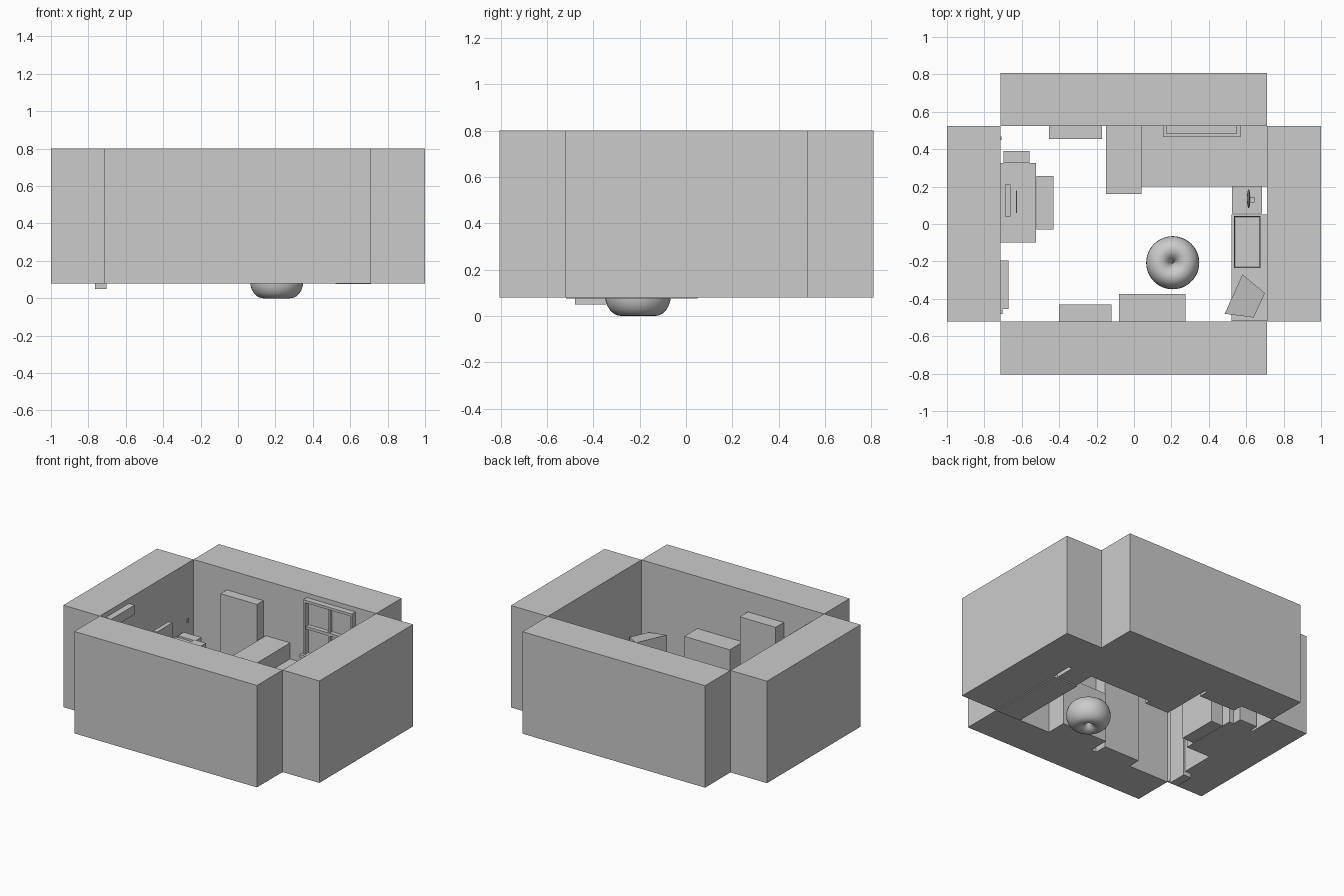
import bpy, bmesh, math
from mathutils import Matrix, Vector

if "Cube" in bpy.data.objects:
    bpy.data.objects.remove(bpy.data.objects["Cube"])


def box(name, x0, x1, y0, y1, z0, z1):
    me = bpy.data.meshes.new(name)
    bm = bmesh.new()
    bmesh.ops.create_cube(bm, size=1)
    for v in bm.verts:
        v.co = Vector(((x0 + x1) / 2 + v.co.x * (x1 - x0),
                       (y0 + y1) / 2 + v.co.y * (y1 - y0),
                       (z0 + z1) / 2 + v.co.z * (z1 - z0)))
    bm.to_mesh(me)
    bm.free()
    ob = bpy.data.objects.new(name, me)
    bpy.context.collection.objects.link(ob)
    return ob


# thick room walls
F, H = 0.08, 0.80
box("wall_left", -1, -0.715, -0.52, 0.525, F, H)
box("wall_right", 0.712, 1, -0.52, 0.525, F, H)
box("wall_front", -0.715, 0.712, -0.805, -0.52, F, H)
box("wall_back", -0.715, 0.712, 0.525, 0.808, F, H)

# back wall furniture
box("back_wardrobe", -0.455, -0.17, 0.455, 0.525, F, 0.655)
box("dresser", -0.15, 0.04, 0.16, 0.525, F, 0.413)
box("bed", 0.04, 0.712, 0.20, 0.525, F, 0.30)

# front wall furniture
box("front_wardrobe", -0.40, -0.12, -0.52, -0.43, F, 0.655)
box("front_cabinet", -0.08, 0.275, -0.52, -0.375, F, 0.432)

# window: sill, outer frame, cross bars
box("window_sill", 0.155, 0.57, 0.465, 0.525, 0.365, 0.385)
for n, x in (("left", 0.17), ("right", 0.535)):
    box("window_jamb_" + n, x, x + 0.015, 0.485, 0.525, 0.385, 0.768)
box("window_head", 0.17, 0.55, 0.485, 0.525, 0.75, 0.768)
box("window_rail", 0.185, 0.535, 0.495, 0.525, 0.56, 0.58)
box("window_mullion", 0.353, 0.367, 0.50, 0.525, 0.385, 0.75)

# desk corner
box("desk", -0.715, -0.525, -0.10, 0.325, F, 0.33)
box("chair", -0.522, -0.43, -0.03, 0.257, F, 0.388)
box("desk_side_unit", -0.697, -0.56, 0.325, 0.39, F, 0.343)
box("monitor", -0.69, -0.66, 0.04, 0.21, 0.33, 0.488)
box("keyboard", -0.632, -0.626, 0.06, 0.18, 0.33, 0.345)

# fittings on the left wall
box("wall_unit", -0.715, -0.67, -0.455, -0.195, 0.70, 0.765)
box("wall_duct", -0.765, -0.703, -0.48, -0.343, 0.05, 0.762)
box("wall_switch", -0.715, -0.709, 0.45, 0.468, 0.38, 0.41)

# low stand and bedside table on the right
box("low_stand", 0.52, 0.71, -0.518, 0.05, 0.075, 0.19)
box("bedside_table", 0.525, 0.685, 0.055, 0.20, F, 0.28)

# tray box with a recessed top
tray = box("tray_box", 0.535, 0.675, -0.235, 0.042, 0.19, 0.23)
bm = bmesh.new()
bm.from_mesh(tray.data)
top = [f for f in bm.faces if f.normal.z > 0.9]
bmesh.ops.inset_region(bm, faces=top, thickness=0.006)
bmesh.ops.translate(bm, verts=top[0].verts, vec=(0, 0, -0.01))
bm.to_mesh(tray.data)
bm.free()
box("tray_knob", 0.60, 0.606, -0.102, -0.096, 0.218, 0.226)

# tapered screen set, turned to the room
front = [(0.58, -0.27), (0.485, -0.48)]
back = [(0.64, -0.50), (0.70, -0.37)]
bm = bmesh.new()
low = [bm.verts.new((*p, 0.19)) for p in front] + [bm.verts.new((*p, 0.20)) for p in back]
high = [bm.verts.new((*p, 0.345)) for p in front] + [bm.verts.new((*p, 0.315)) for p in back]
bm.faces.new(low)
bm.faces.new(high)
for i in range(4):
    j = (i + 1) % 4
    bm.faces.new((low[i], low[j], high[j], high[i]))
bmesh.ops.recalc_face_normals(bm, faces=bm.faces)
me = bpy.data.meshes.new("screen_set")
bm.to_mesh(me)
bm.free()
bpy.context.collection.objects.link(bpy.data.objects.new("screen_set", me))

# small table fan
box("fan_motor", 0.62, 0.645, 0.115, 0.145, 0.355, 0.385)
box("fan_post", 0.627, 0.638, 0.124, 0.136, 0.28, 0.355)
bpy.ops.mesh.primitive_uv_sphere_add(segments=24, ring_count=12, radius=1, location=(0.613, 0.135, 0.37))
fan = bpy.context.object
fan.name = "fan_head"
fan.scale = (0.009, 0.05, 0.05)
bpy.ops.object.shade_smooth()

# round pouf with a pinched middle
bpy.ops.mesh.primitive_torus_add(major_segments=48, minor_segments=24, major_radius=0.072,
                                 minor_radius=0.07, location=(0.207, -0.207, 0.09))
pouf = bpy.context.object
pouf.name = "pouf"
pouf.scale = (1, 1, 0.09 / 0.07)
bpy.ops.object.shade_smooth()
